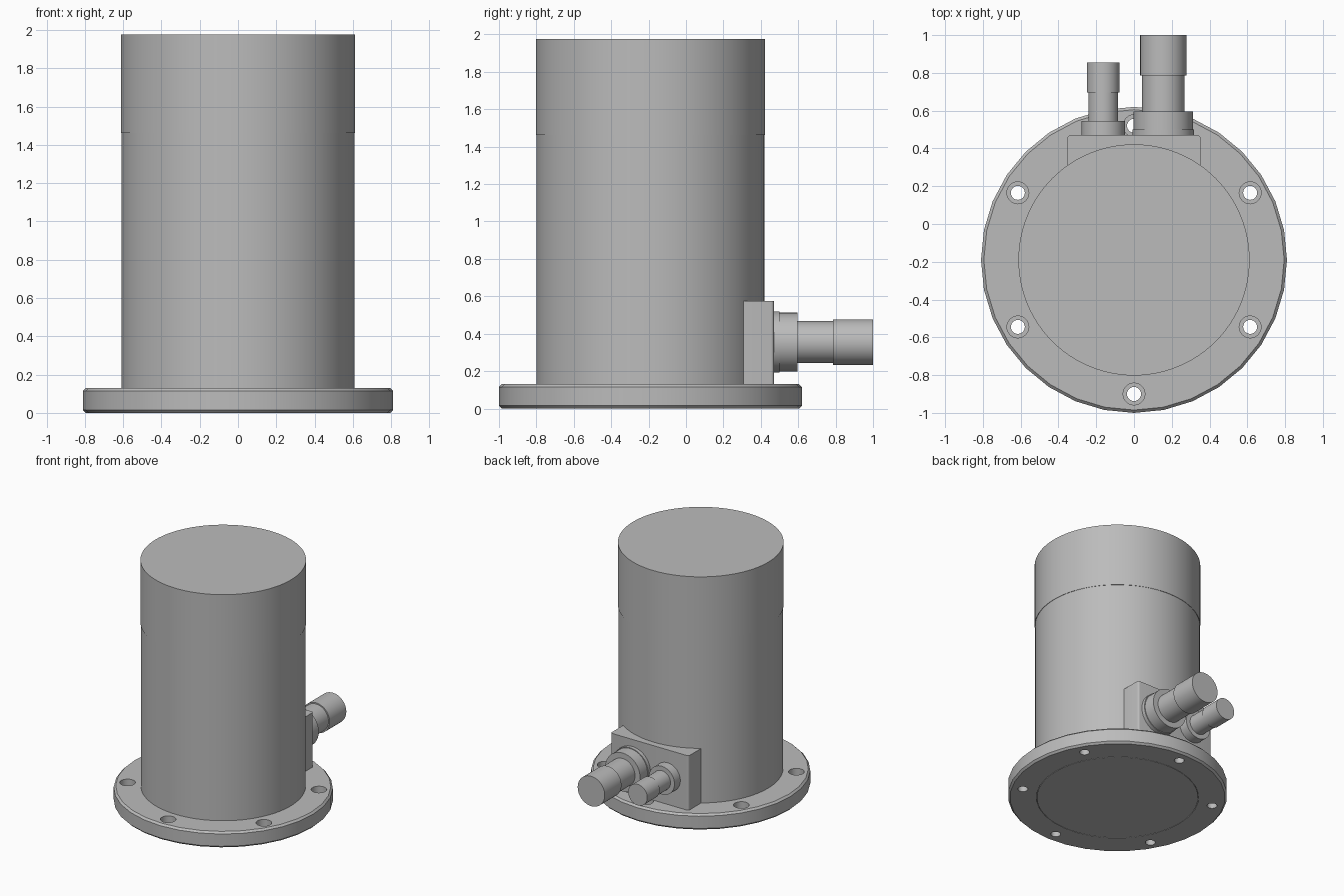
import bpy, bmesh, math
from mathutils import Matrix, Vector

cube = bpy.data.objects.get("Cube")
if cube:
    bpy.data.objects.remove(cube, do_unlink=True)

AXIS_Y = -0.19          # centre line of the housing
FLANGE_TOP = 0.13

metal = bpy.data.materials.new("grey metal")
metal.use_nodes = True
grey = (0.5, 0.5, 0.5, 1)
metal.diffuse_color = grey
metal.node_tree.nodes["Principled BSDF"].inputs["Base Color"].default_value = grey


def finish(name, bm, matrix=Matrix()):
    bmesh.ops.recalc_face_normals(bm, faces=bm.faces)
    mesh = bpy.data.meshes.new(name)
    bm.to_mesh(mesh)
    bm.free()
    mesh.transform(matrix)
    mesh.materials.append(metal)
    obj = bpy.data.objects.new(name, mesh)
    bpy.context.collection.objects.link(obj)
    return obj


def smooth(obj):
    bpy.ops.object.select_all(action="DESELECT")
    obj.select_set(True)
    bpy.context.view_layer.objects.active = obj
    bpy.ops.object.shade_smooth_by_angle(angle=math.radians(30))


def lathe(name, profile, sides, matrix=Matrix(), ring=False):
    """Revolve (radius, height) points; capped, or closed on itself as a ring."""
    bm = bmesh.new()
    loops = []
    for r, h in profile:
        angles = [2 * math.pi * i / sides for i in range(sides)]
        loops.append([bm.verts.new((r * math.cos(a), r * math.sin(a), h)) for a in angles])
    pairs = list(zip(loops, loops[1:]))
    if ring:
        pairs.append((loops[-1], loops[0]))
    else:
        bm.faces.new(loops[0])
        bm.faces.new(loops[-1])
    for low, high in pairs:
        for i in range(sides):
            j = (i + 1) % sides
            bm.faces.new((low[i], low[j], high[j], high[i]))
    return finish(name, bm, matrix)


def cut(obj, cutter):
    mod = obj.modifiers.new("cut", "BOOLEAN")
    mod.operation, mod.solver, mod.object = "DIFFERENCE", "EXACT", cutter
    bpy.context.view_layer.objects.active = obj
    bpy.ops.object.modifier_apply(modifier=mod.name)
    bpy.data.objects.remove(cutter, do_unlink=True)


centre = Matrix.Translation((0, AXIS_Y, 0))

# Housing with its slightly wider cap
body = lathe("housing", [(0.595, 0), (0.595, FLANGE_TOP), (0.609, FLANGE_TOP), (0.609, 1.465)], 96, centre)
cap = lathe("cap", [(0.612, 1.463), (0.612, 1.975)], 96, centre)

# Mounting flange with six counterbored holes
B = 0.015
flange = lathe("mounting_flange", [
    (0.6, 0), (0.81 - B, 0), (0.81, B), (0.81, FLANGE_TOP - B),
    (0.81 - B, FLANGE_TOP), (0.6, FLANGE_TOP)], 32, centre, ring=True)
for i in range(6):
    a = math.radians(30 + 60 * i)
    place = centre @ Matrix.Translation((0.71 * math.cos(a), 0.71 * math.sin(a), 0))
    cut(flange, lathe("hole_cutter", [
        (0.037, -0.1), (0.037, 0.07), (0.058, 0.07), (0.058, 0.3)], 24, place))

# Connector block against the back of the housing
bm = bmesh.new()
bmesh.ops.create_cube(bm, size=1)
bmesh.ops.scale(bm, vec=(0.704, 0.27, 0.445), verts=bm.verts)
bmesh.ops.translate(bm, vec=(0, 0.335, FLANGE_TOP + 0.2225), verts=bm.verts)
corners = [e for e in bm.edges if all(v.co.y > 0.4 for v in e.verts)
           and abs(e.verts[0].co.z - e.verts[1].co.z) > 0.1]
bmesh.ops.bevel(bm, geom=corners, offset=0.015, segments=3, affect="EDGES", profile=0.5)
block = finish("connector_block", bm)

# Two stepped connectors pointing backwards
def connector(name, x, steps):
    profile = []
    for r, y0, y1 in steps:
        profile += [(r, y0), (r, y1)]
    turn = Matrix.Translation((x, 0, 0.355)) @ Matrix.Rotation(-math.pi / 2, 4, "X")
    return lathe(name, profile, 48, turn)


large = connector("large_connector", 0.155, [
    (0.163, 0.46, 0.5), (0.157, 0.5, 0.595), (0.112, 0.595, 0.785), (0.122, 0.785, 1.0)])
small = connector("small_connector", -0.163, [
    (0.115, 0.46, 0.545), (0.079, 0.545, 0.695), (0.086, 0.695, 0.855)])

for part in (body, cap, flange, block, large, small):
    smooth(part)
